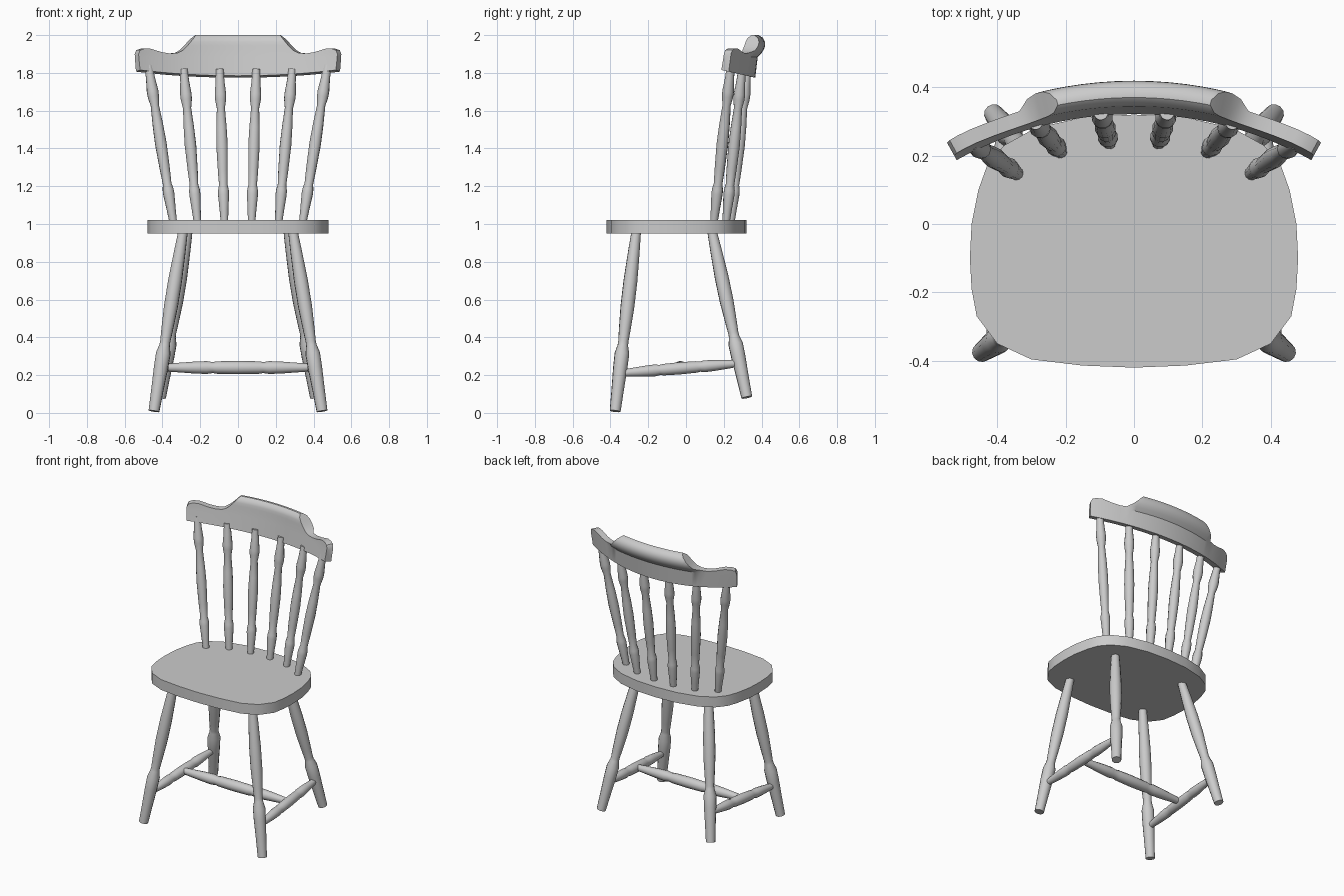
import bpy, bmesh, math
from mathutils import Vector

cube = bpy.data.objects.get("Cube")
if cube:
    bpy.data.objects.remove(cube, do_unlink=True)

GREY = (0.6, 0.6, 0.6, 1.0)
paint = bpy.data.materials.new("plain grey")
paint.use_nodes = True
paint.diffuse_color = GREY
paint.node_tree.nodes["Principled BSDF"].inputs["Base Color"].default_value = GREY


def finish(name, bm, angle=35):
    """Turn a bmesh into a smooth-shaded object with sharp edges kept."""
    bmesh.ops.recalc_face_normals(bm, faces=bm.faces)
    mesh = bpy.data.meshes.new(name)
    bm.to_mesh(mesh)
    bm.free()
    mesh.materials.append(paint)
    obj = bpy.data.objects.new(name, mesh)
    bpy.context.collection.objects.link(obj)
    bpy.ops.object.select_all(action='DESELECT')
    obj.select_set(True)
    bpy.context.view_layer.objects.active = obj
    bpy.ops.object.shade_smooth_by_angle(angle=math.radians(angle))
    return obj


def skin(bm, rings):
    """Join closed rings of points into a capped tube."""
    loops = [[bm.verts.new(p) for p in ring] for ring in rings]
    n = len(loops[0])
    for a, b in zip(loops, loops[1:]):
        for i in range(n):
            j = (i + 1) % n
            bm.faces.new((a[i], a[j], b[j], b[i]))
    bm.faces.new(loops[0])
    bm.faces.new(loops[-1])


def turned(name, start, end, profile, sides=12):
    """Lathe-turned stick; profile is (fraction along, radius)."""
    start, end = Vector(start), Vector(end)
    axis = end - start
    turn = axis.to_track_quat('Z', 'Y')
    rings = []
    for t, r in profile:
        rings.append([start + axis * t + turn @ Vector((r * math.cos(a), r * math.sin(a), 0))
                      for a in (math.tau * i / sides for i in range(sides))])
    bm = bmesh.new()
    skin(bm, rings)
    return finish(name, bm)


def interp(x, table):
    """Piecewise linear lookup in rows of (key, value)."""
    for (x0, v0), (x1, v1) in zip(table, table[1:]):
        if x <= x1:
            return v0 + (v1 - v0) * max(0, (x - x0) / (x1 - x0))
    return table[-1][1]


# Seat: half outline from front centre to back centre, mirrored
half = [(0, -.42), (.15, -.414), (.30, -.396), (.40, -.35), (.46, -.27), (.475, -.19),
        (.48, -.1), (.475, 0), (.455, .1), (.43, .17), (.38, .23), (.29, .28), (.15, .312), (0, .32)]
outline = half + [(-x, y) for x, y in half[-2:0:-1]]
bm = bmesh.new()
skin(bm, [[(x, y, z) for x, y in outline] for z in (.95, 1.02)])
finish("seat", bm)

# Legs, side stretchers and spindles, built for each side
leg_profile = [(0, .025), (.12, .031), (.28, .037), (.42, .037), (.55, .031), (.615, .027),
               (.635, .028), (.68, .039), (.76, .038), (.88, .033), (1, .029)]
stretch_half = [(0, .019), (.08, .024), (.2, .031), (.29, .034), (.33, .029), (.36, .033), (.5, .035)]
stretch_profile = stretch_half + [(1 - t, r) for t, r in stretch_half[-2::-1]]
spindle_profile = [(0, .02), (.08, .024), (.18, .030), (.21, .029), (.245, .023), (.34, .027), (.5, .031),
                   (.62, .028), (.745, .022), (.80, .030), (.835, .031), (.92, .024), (1, .021)]
spindles = {"inner": ((.072, .238, 1.01), (.097, .325, 1.82)),
            "middle": ((.215, .212, 1.01), (.288, .297, 1.82)),
            "outer": ((.343, .148, 1.01), (.474, .238, 1.84))}

for side, s in (("left", 1), ("right", -1)):
    def flip(p):
        return (s * p[0], p[1], p[2])

    turned("front_leg_" + side, flip((.29, -.263, .965)), flip((.445, -.375, .009)), leg_profile)
    turned("rear_leg_" + side, flip((.265, .137, .965)), flip((.41, .322, .082)), leg_profile)
    turned("side_stretcher_" + side, flip((.412, -.345, .21)), flip((.383, .28, .262)),
           [(t, r * .92) for t, r in stretch_profile])
    for place, (low, high) in spindles.items():
        turned(f"{place}_spindle_{side}", flip(low), flip(high), spindle_profile)

# Cross stretcher between the side stretchers
turned("cross_stretcher", (-.395, -.03, .24), (.395, -.03, .24), stretch_profile)

# Back rail: one rolled section swept on an arc, its top trimmed by a height curve
ARC_Y, REACH, MEAN_R = -.745, .547, 1.125
front_r = [(1.78, 1.065), (1.9, 1.082), (1.97, 1.090), (1.99, 1.098), (2.0, 1.115)]
back_r = [(1.78, 1.110), (1.885, 1.125), (1.905, 1.145), (1.925, 1.158), (1.945, 1.164),
          (1.965, 1.163), (1.985, 1.153), (2.0, 1.130)]
top_z = [(0, 2.0), (.225, 2.0), (.24, 1.985), (.28, 1.94), (.305, 1.918), (.335, 1.905), (.375, 1.903),
         (.42, 1.91), (.48, 1.928), (.515, 1.928), (.538, 1.92), (REACH, 1.9)]
levels = [1.79, 1.885, 1.905, 1.925, 1.945, 1.965, 1.985, 2.0]
# The roll only exists over the raised middle
slim_back = [(1.78, 1.110), (1.94, 1.130)]
stations = sorted({x for x, _ in top_z} | {.05, .1, .15, .19, .26})
stations = [-x for x in stations[:0:-1]] + stations

rings = []
for x in stations:
    angle = math.asin(x / MEAN_R)
    height = interp(abs(x), top_z)

    def place(radius, z):
        return (radius * math.sin(angle), ARC_Y + radius * math.cos(angle), z)

    def column(table):
        points = []
        for i, level in enumerate(levels):
            z = min(level, height)
            px, py, pz = place(interp(z, table), z)
            if i == 0:
                pz = 1.815 - .23 * (py - .19)  # underside tilts with depth
            points.append((px, py, pz))
        return points

    rear = back_r if abs(x) < .335 else slim_back
    rings.append(column(front_r) + column(rear)[::-1])
bm = bmesh.new()
skin(bm, rings)
bmesh.ops.remove_doubles(bm, verts=bm.verts, dist=.0004)
bmesh.ops.dissolve_degenerate(bm, edges=bm.edges, dist=.0004)
finish("back_rail", bm)
